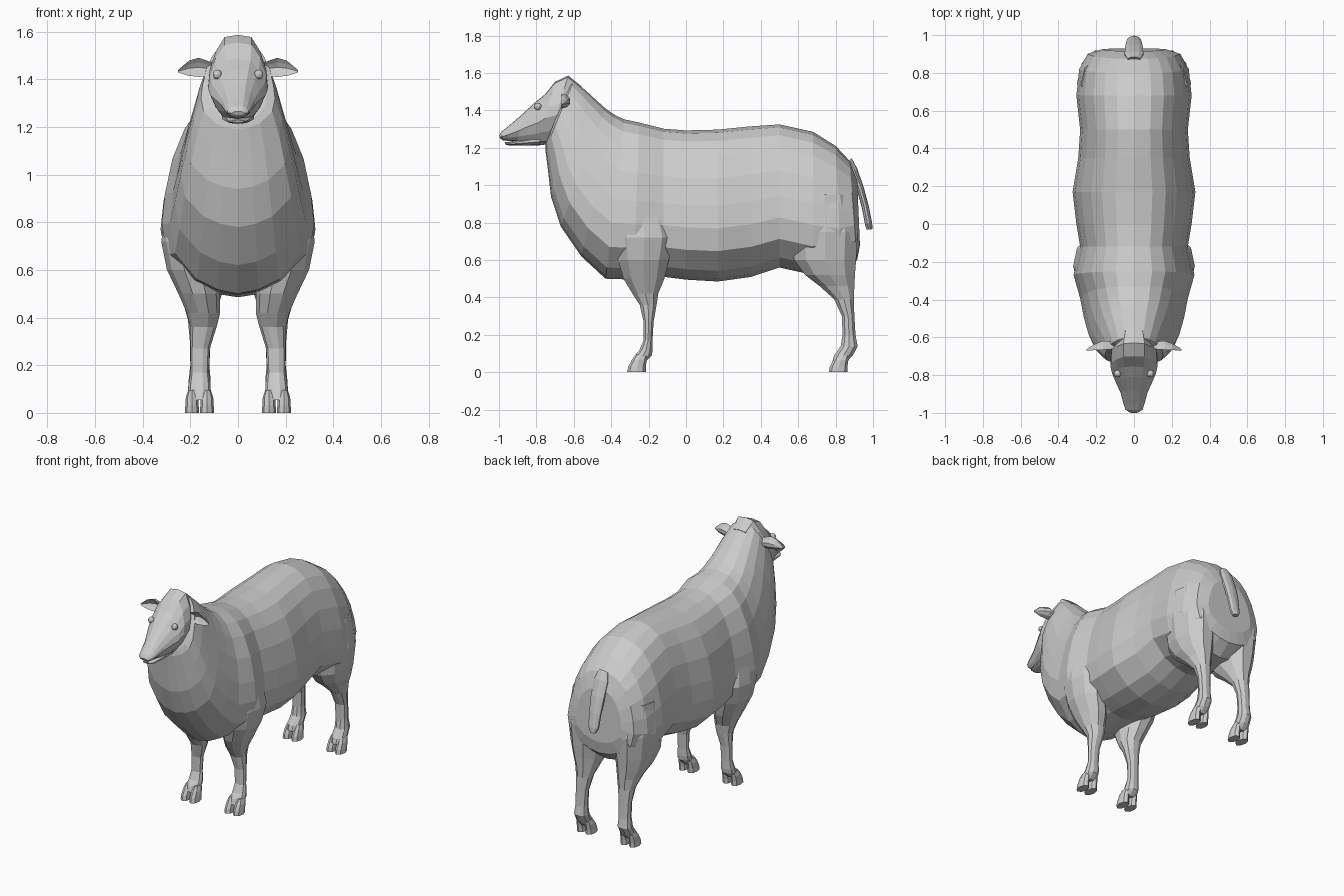
import bpy, bmesh
from math import sin, cos, pi
from mathutils import Vector as V


def loft(name, rings, mirror=False):
    """Skin a list of closed rings (lists of Vectors), capping both ends."""
    bm = bmesh.new()
    loops = [[bm.verts.new(p) for p in r] for r in rings]
    n = len(loops[0])
    for a, b in zip(loops, loops[1:]):
        for i in range(n):
            j = (i + 1) % n
            bm.faces.new((a[i], a[j], b[j], b[i]))
    bm.faces.new(loops[0])
    bm.faces.new(loops[-1][::-1])
    bmesh.ops.recalc_face_normals(bm, faces=bm.faces)
    me = bpy.data.meshes.new(name)
    bm.to_mesh(me)
    bm.free()
    ob = bpy.data.objects.new(name, me)
    bpy.context.collection.objects.link(ob)
    if mirror:
        ob.modifiers.new("Mirror", 'MIRROR')
    return ob


def section(half, yt, zt, yb, zb, w):
    """Symmetric ring between a top and a bottom point, w = half width."""
    top, bot = V((0, yt, zt)), V((0, yb, zb))
    mid, up = (top + bot) / 2, (top - bot) / 2
    full = half + [(-u, v) for u, v in half[-2:0:-1]]
    return [mid + up * v + V((u * w, 0, 0)) for u, v in full]


def oval(z, y0, y1, x0, x1, n=10):
    """Horizontal oval ring filling a y/x range."""
    return [V(((x0 + x1) / 2 + (x1 - x0) / 2 * cos(2 * pi * i / n),
               (y0 + y1) / 2 + (y1 - y0) / 2 * sin(2 * pi * i / n), z)) for i in range(n)]


EGG = [(0, 1), (.3, .96), (.52, .85), (.7, .66), (.86, .36), (.96, 0),
       (1, -.3), (.93, -.6), (.6, -.86), (.3, -.96), (0, -1)]
SKULL = [(0, 1), (.45, .95), (.75, .62), (.95, .2), (1, -.15), (.75, -.6), (.45, -.9), (0, -1)]
ROUND = [(sin(pi * i / 5), cos(pi * i / 5)) for i in range(6)]

# Body and neck, from rump to throat
body = [(.915, 1.03, .93, .68, .17), (.875, 1.13, .915, .6, .245), (.80, 1.21, .83, .53, .29),
        (.68, 1.285, .68, .52, .305), (.5, 1.325, .5, .56, .285), (.35, 1.315, .35, .51, .295),
        (.17, 1.297, .17, .485, .325), (.0, 1.293, .0, .495, .305), (-.12, 1.302, -.12, .51, .285),
        (-.25, 1.335, -.28, .495, .32), (-.33, 1.352, -.43, .50, .285),
        (-.38, 1.375, -.56, .62, .265), (-.43, 1.41, -.67, .78, .24),
        (-.48, 1.455, -.722, .94, .212), (-.54, 1.51, -.738, 1.08, .185),
        (-.60, 1.56, -.752, 1.19, .155), (-.62, 1.55, -.75, 1.22, .12)]
loft("body", [section(EGG, *r) for r in body])

# Head with tapering muzzle
head = [(-.56, 1.53, -.66, 1.25, .10), (-.63, 1.586, -.74, 1.217, .125),
        (-.70, 1.553, -.79, 1.215, .125), (-.755, 1.485, -.82, 1.22, .116),
        (-.81, 1.44, -.86, 1.225, .096), (-.88, 1.375, -.90, 1.232, .072),
        (-.95, 1.315, -.95, 1.237, .056), (-.985, 1.287, -.98, 1.24, .046),
        (-1.0, 1.265, -.993, 1.25, .025)]
loft("head", [section(SKULL, *r) for r in head])

# Lower jaw
jaw = [(-.78, 1.27, -.78, 1.213, .07), (-.88, 1.245, -.88, 1.213, .052),
       (-.945, 1.232, -.945, 1.213, .04), (-.97, 1.23, -.965, 1.217, .025)]
loft("lower_jaw", [section(ROUND, *r) for r in jaw])

# Tail hanging clear of the rump
tail = [(.885, 1.145, .855, 1.11, .035), (.915, 1.09, .875, 1.06, .052),
        (.95, .99, .915, .97, .05), (.977, .89, .94, .88, .043),
        (.995, .80, .957, .79, .037), (.998, .765, .965, .762, .02)]
loft("tail", [section(ROUND, *r) for r in tail])

# Front and hind legs: z, y range, x range
front = [(.9, -.35, -.11, .12, .295), (.72, -.385, -.06, .11, .322), (.6, -.37, -.085, .085, .298),
         (.5, -.34, -.11, .075, .25), (.42, -.29, -.145, .075, .215), (.36, -.25, -.155, .09, .2),
         (.27, -.228, -.172, .118, .2), (.17, -.228, -.178, .122, .2),
         (.12, -.25, -.177, .115, .207), (.09, -.275, -.18, .115, .21), (.055, -.285, -.215, .12, .205)]
hind = [(.95, .6, .88, .08, .28), (.75, .56, .928, .03, .302), (.6, .57, .918, .04, .285),
        (.52, .63, .91, .06, .26), (.46, .71, .905, .08, .23), (.39, .79, .9, .1, .21),
        (.3, .832, .902, .115, .202), (.2, .835, .908, .12, .2),
        (.14, .825, .92, .115, .207), (.09, .79, .895, .115, .21), (.055, .78, .86, .12, .205)]
loft("front_legs", [oval(*r) for r in front], True)
loft("hind_legs", [oval(*r) for r in hind], True)

# Cloven hooves, two toes per foot
for name, y in (("front", -.315), ("hind", .763)):
    for toe, a, b in (("inner", .1, .16), ("outer", .163, .223)):
        m = (a + b) / 2
        loft(f"{name}_{toe}_toes", [oval(0, y, y + .1, a, b, 8), oval(.03, y + .006, y + .1, a + .002, b - .002, 8),
                                    oval(.065, y + .025, y + .105, m - .026, m + .026, 8),
                                    oval(.095, y + .045, y + .11, m - .016, m + .016, 8)], True)

# Cupped ears: leaf outline with the front hollowed
CUP = [(-.3, 1), (.5, .8), (1, .3), (1, -.3), (.5, -.8), (-.3, -1), (.15, -.5), (.45, 0), (.15, .5)]
ear = [(.095, -.65, 1.445, .022, .02), (.13, -.655, 1.445, .034, .033), (.165, -.655, 1.45, .036, .04),
       (.205, -.66, 1.446, .026, .032), (.235, -.665, 1.438, .014, .015), (.252, -.668, 1.433, .004, .004)]
loft("ears", [[V((x, y + u * ry, z + v * rz)) for u, v in CUP] for x, y, z, ry, rz in ear], True)

# Eyes
for side in (-1, 1):
    bpy.ops.mesh.primitive_uv_sphere_add(segments=10, ring_count=6, radius=.02,
                                         location=(side * .087, -.792, 1.42))
    bpy.context.object.name = "eye_right" if side > 0 else "eye_left"
